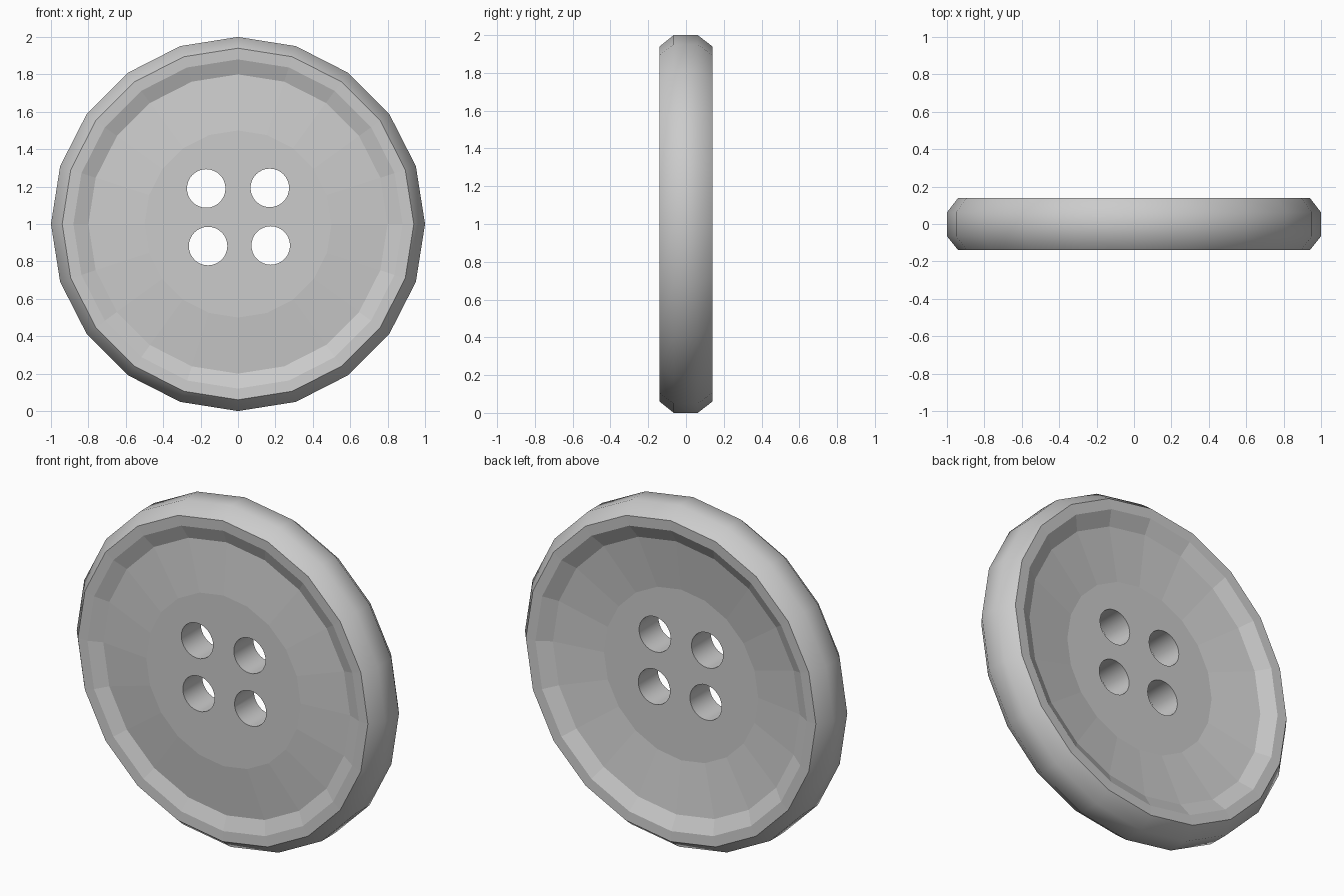
import bpy, bmesh, math

if "Cube" in bpy.data.objects:
    bpy.data.objects.remove(bpy.data.objects["Cube"])

SIDES = 20

# closed lathe profile (radius, y), from front centre round the rim to back centre
PROFILE = [(0.5, -0.135), (0.8, -0.105), (0.88, -0.137), (0.94, -0.14),
           (1.0, -0.065), (1.0, 0.062),
           (0.94, 0.14), (0.88, 0.137), (0.8, 0.09), (0.5, 0.045)]
SIDE_BANDS = (3, 4, 5)  # smooth outer wall


def ring(bm, r, y):
    return [bm.verts.new((r * math.cos(a), y, 1 + r * math.sin(a)))
            for a in (2 * math.pi * i / SIDES for i in range(SIDES))]


# button body
bm = bmesh.new()
rings = [ring(bm, r, y) for r, y in PROFILE]
bm.faces.new(rings[0])
bm.faces.new(list(reversed(rings[-1])))
for k in range(len(rings) - 1):
    a, b = rings[k], rings[k + 1]
    for i in range(SIDES):
        j = (i + 1) % SIDES
        f = bm.faces.new((a[i], b[i], b[j], a[j]))
        f.smooth = k in SIDE_BANDS
bmesh.ops.recalc_face_normals(bm, faces=bm.faces[:])
# crisp edge between the outer wall and the rim faces
for e in bm.edges:
    if len(e.link_faces) == 2 and e.link_faces[0].smooth != e.link_faces[1].smooth:
        e.smooth = False
mesh = bpy.data.meshes.new("button_body")
bm.to_mesh(mesh)
bm.free()
body = bpy.data.objects.new("button_body", mesh)
bpy.context.collection.objects.link(body)

# four thread holes
for x, z in ((-0.17, 1.19), (0.17, 1.193), (-0.16, 0.882), (0.175, 0.885)):
    bpy.ops.mesh.primitive_cylinder_add(vertices=32, radius=0.103, depth=1,
                                        location=(x, 0, z), rotation=(math.pi / 2, 0, 0))
    cutter = bpy.context.object
    cutter.name = "hole_cutter"
    for p in cutter.data.polygons:
        p.use_smooth = len(p.vertices) == 4
    for e in cutter.data.edges:
        v = [cutter.data.vertices[i].co.z for i in e.vertices]
        e.use_edge_sharp = v[0] * v[1] > 0
    mod = body.modifiers.new("thread_hole", 'BOOLEAN')
    mod.operation = 'DIFFERENCE'
    mod.solver = 'EXACT'
    mod.object = cutter
    bpy.context.view_layer.objects.active = body
    bpy.ops.object.modifier_apply(modifier=mod.name)
    bpy.data.objects.remove(cutter)

# sharp hole rims where smooth walls meet flat faces
bm = bmesh.new()
bm.from_mesh(mesh := body.data)
for e in bm.edges:
    if len(e.link_faces) == 2 and e.calc_face_angle(0) > math.radians(60):
        e.smooth = False
bm.to_mesh(mesh)
bm.free()
